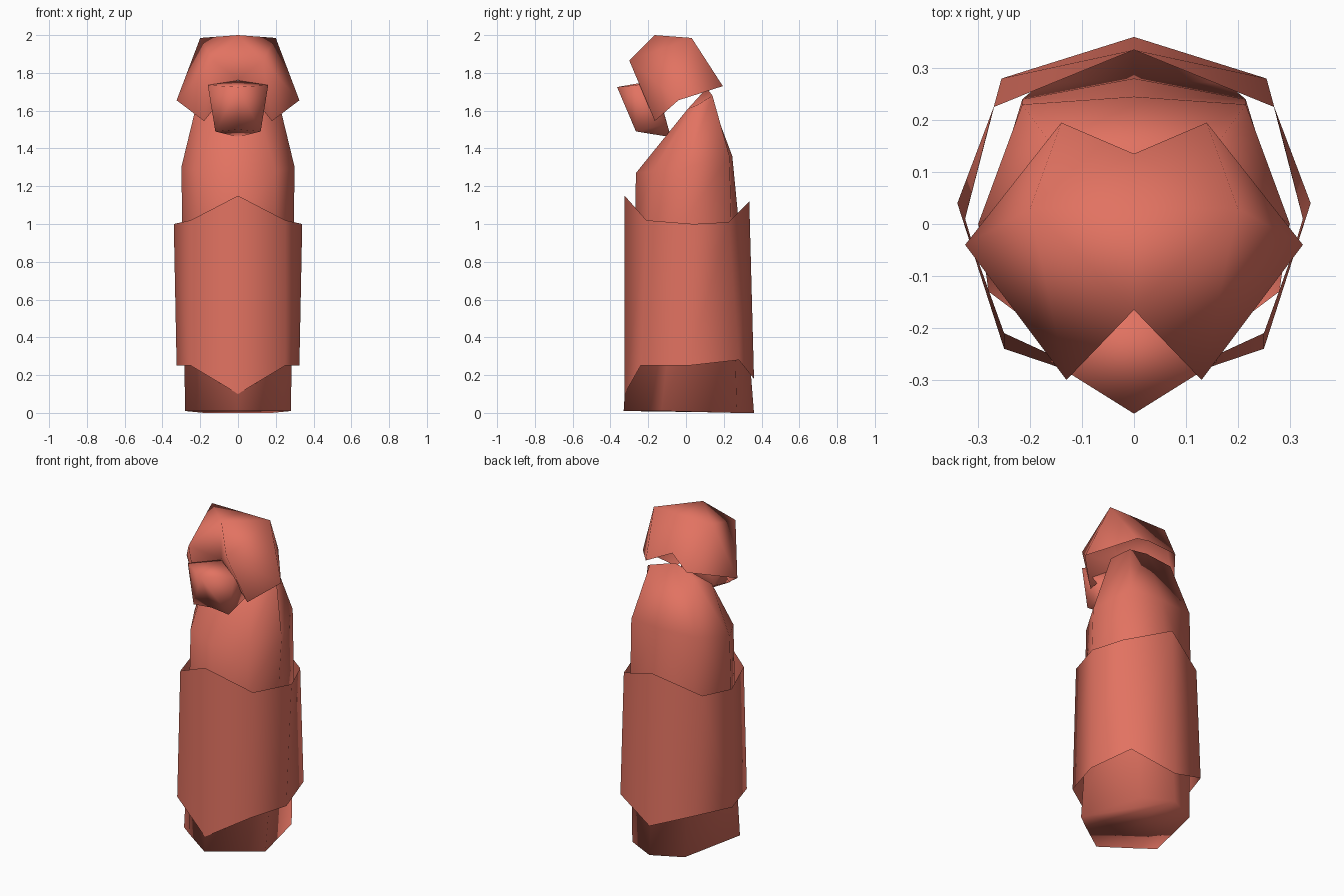
import bpy
import bmesh

cube = bpy.data.objects.get("Cube")
if cube:
    bpy.data.objects.remove(cube, do_unlink=True)

# One coral colour for the whole figure
COLOUR = (0.76, 0.17, 0.12, 1.0)
coral = bpy.data.materials.new("coral")
coral.use_nodes = True
coral.diffuse_color = COLOUR
for node in coral.node_tree.nodes:
    if node.type == "BSDF_PRINCIPLED":
        node.inputs["Base Color"].default_value = COLOUR
        node.inputs["Roughness"].default_value = 0.8


def finish(name, mesh_data):
    """Mirror the +x half, weld the seam and smooth the surface."""
    geometry = mesh_data.verts[:] + mesh_data.edges[:] + mesh_data.faces[:]
    bmesh.ops.mirror(mesh_data, geom=geometry, axis="X", merge_dist=0.001)
    bmesh.ops.remove_doubles(mesh_data, verts=mesh_data.verts[:], dist=0.001)
    bmesh.ops.recalc_face_normals(mesh_data, faces=mesh_data.faces[:])
    for face in mesh_data.faces:
        face.smooth = True
    mesh = bpy.data.meshes.new(name)
    mesh_data.to_mesh(mesh)
    mesh_data.free()
    mesh.materials.append(coral)
    part = bpy.data.objects.new(name, mesh)
    bpy.context.collection.objects.link(part)
    return part


def loft(name, rings, capped):
    """Join half rings that run from the front centre to the back centre."""
    bm = bmesh.new()
    rows = [[bm.verts.new(point) for point in ring] for ring in rings]
    for low, high in zip(rows, rows[1:]):
        for i in range(len(low) - 1):
            bm.faces.new((low[i], low[i + 1], high[i + 1], high[i]))
    if capped:
        bm.faces.new(rows[0])
        bm.faces.new(rows[-1])
    return finish(name, bm)


def shell(name, points, faces):
    """Build a half shell from named corner points."""
    bm = bmesh.new()
    corners = {key: bm.verts.new(point) for key, point in points.items()}
    for face in faces:
        bm.faces.new([corners[key] for key in face.split()])
    return finish(name, bm)


# Inner body: foot, shoulder and neck sections
loft("body", [
    [(0, -.33, .01), (.2, -.19, .01), (.28, -.13, .01), (.18, .27, 0), (0, .36, 0)],
    [(0, -.27, 1), (.2, -.19, 1), (.295, -.02, 1), (.215, .24, 1), (0, .28, 1)],
    [(0, -.265, 1.27), (.2, -.18, 1.28), (.3, 0, 1.3), (.215, .23, 1.36), (0, .245, 1.36)],
    [(0, .01, 1.59), (.1, .01, 1.61), (.22, .06, 1.63), (.15, .14, 1.68), (0, .11, 1.72)],
], True)

# Loose sleeve around the body, pointed at front and back
loft("sleeve", [
    [(0, -.325, .1), (.25, -.24, .25), (.325, .01, .25), (.255, .28, .28), (0, .36, .18)],
    [(0, -.325, 1.15), (.25, -.21, 1.02), (.34, .04, 1), (.27, .225, 1.01), (0, .335, 1.12)],
], False)

# Two-lobed hood
shell("hood", {
    "peak": (0, -.165, 2),
    "crown": (.2, .03, 1.985),
    "brow": (.13, -.3, 1.865),
    "cheek": (.325, -.04, 1.655),
    "nape": (.14, .195, 1.73),
    "back": (0, .135, 1.79),
    "jaw": (.18, -.165, 1.545),
    "lip": (0, -.165, 1.765),
    "top": (0, .03, 1.985),
}, [
    "peak crown top", "peak brow crown", "brow cheek crown",
    "crown cheek nape", "crown nape back top",
    "brow jaw cheek", "brow lip jaw", "peak lip brow",
])

# Small pointed muzzle under the hood
shell("muzzle", {
    "tip": (0, -.365, 1.725),
    "side": (.16, -.265, 1.735),
    "low": (.12, -.265, 1.49),
    "cleft": (0, -.26, 1.5),
    "heel": (0, -.08, 1.46),
    "rear": (.12, -.1, 1.53),
    "bridge": (0, -.165, 1.76),
}, [
    "tip side low", "tip low cleft", "side rear low",
    "low rear heel cleft", "tip bridge side",
    "bridge rear side", "bridge heel rear",
])
